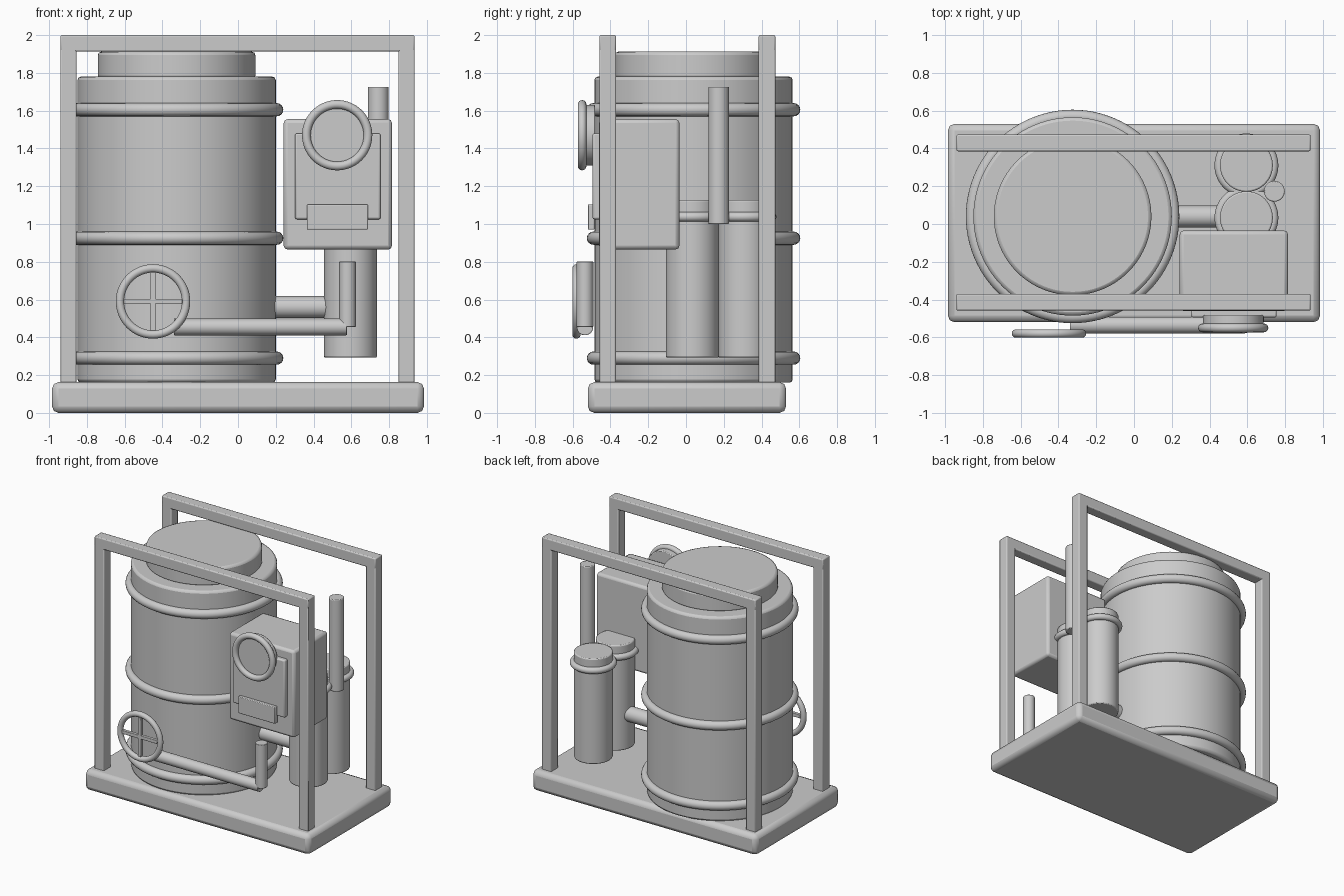
import bpy
from math import pi

if "Cube" in bpy.data.objects:
    bpy.data.objects.remove(bpy.data.objects["Cube"])


def finish(o, name, bevel=0, segs=2):
    o.name = name
    if bevel:
        m = o.modifiers.new("bevel", 'BEVEL')
        m.width, m.segments, m.limit_method = bevel, segs, 'ANGLE'
    bpy.ops.object.shade_smooth_by_angle()
    return o


def box(name, x, y, z, bevel=0.008):
    # each argument is a (min, max) range
    c = [(a + b) / 2 for a, b in (x, y, z)]
    bpy.ops.mesh.primitive_cube_add(size=1, location=c)
    o = bpy.context.object
    o.scale = [b - a for a, b in (x, y, z)]
    bpy.ops.object.transform_apply(location=False, rotation=False, scale=True)
    return finish(o, name, bevel)


ROT = {'x': (0, pi / 2, 0), 'y': (pi / 2, 0, 0), 'z': (0, 0, 0)}


def cyl(name, r, center, length, axis='z', bevel=0.006, n=48):
    bpy.ops.mesh.primitive_cylinder_add(vertices=n, radius=r, depth=length,
                                        location=center, rotation=ROT[axis])
    return finish(bpy.context.object, name, bevel)


def ring(name, R, r, center, axis='z', n=64):
    bpy.ops.mesh.primitive_torus_add(major_radius=R, minor_radius=r, major_segments=n,
                                     minor_segments=16, location=center, rotation=ROT[axis])
    return finish(bpy.context.object, name)


# Skid base
box("skid_base", (-0.985, 0.985), (-0.52, 0.53), (0, 0.163), 0.035)

# Front and back frames
for side, y in (("front", (-0.458, -0.37)), ("back", (0.385, 0.473))):
    box(side + "_frame_bar", (-0.94, 0.935), y, (1.913, 2.0))
    box(side + "_left_post", (-0.94, -0.855), y, (0.12, 1.99))
    box(side + "_right_post", (0.85, 0.935), y, (0.12, 1.99))

# Tank with lid and hoops
TX, TY = -0.325, 0.04
cyl("tank_body", 0.525, (TX, TY, 0.97), 1.62, bevel=0.018, n=96)
cyl("tank_lid", 0.417, (TX, TY, 1.84), 0.144, bevel=0.018, n=96)
for i, z in enumerate((0.29, 0.925, 1.605)):
    ring(f"tank_hoop_{i}", 0.53, 0.035, (TX, TY, z), n=96)

# Control box with panel, label plate and gauge
box("control_box", (0.242, 0.815), (-0.46, -0.035), (0.865, 1.555), 0.02)
box("control_panel", (0.302, 0.755), (-0.495, -0.45), (1.025, 1.48), 0.01)
box("label_plate", (0.365, 0.688), (-0.52, -0.485), (0.97, 1.103), 0.005)
cyl("gauge_face", 0.16, (0.525, -0.512, 1.47), 0.06, 'y')
ring("gauge_rim", 0.163, 0.023, (0.525, -0.55, 1.47), 'y')

# Valve wheel
WX, WY, WZ = -0.45, -0.58, 0.59
ring("valve_wheel_rim", 0.175, 0.022, (WX, WY, WZ), 'y')
box("wheel_spoke_horizontal", (WX - 0.155, WX + 0.155), (WY - 0.013, WY + 0.013),
    (WZ - 0.014, WZ + 0.014), 0.003)
box("wheel_spoke_vertical", (WX - 0.014, WX + 0.014), (WY - 0.013, WY + 0.013),
    (WZ - 0.155, WZ + 0.155), 0.003)

# Pipes
cyl("outlet_pipe", 0.044, (0.118, -0.535, 0.455), 0.916, 'x', 0.003, 32)
cyl("outlet_riser", 0.044, (0.58, -0.535, 0.628), 0.346, 'z', 0.003, 32)
cyl("tank_link_pipe", 0.058, (0.33, 0.04, 0.56), 0.36, 'x', 0.003, 32)

# Filter canisters
for i, y in enumerate((0.033, 0.31)):
    cyl(f"filter_canister_{i}", 0.14, (0.595, y, 0.71), 0.835, bevel=0.008)
    ring(f"filter_collar_{i}", 0.144, 0.025, (0.595, y, 1.038))

# Exhaust stack
cyl("exhaust_stack", 0.055, (0.743, 0.173, 1.363), 0.727, n=32)
